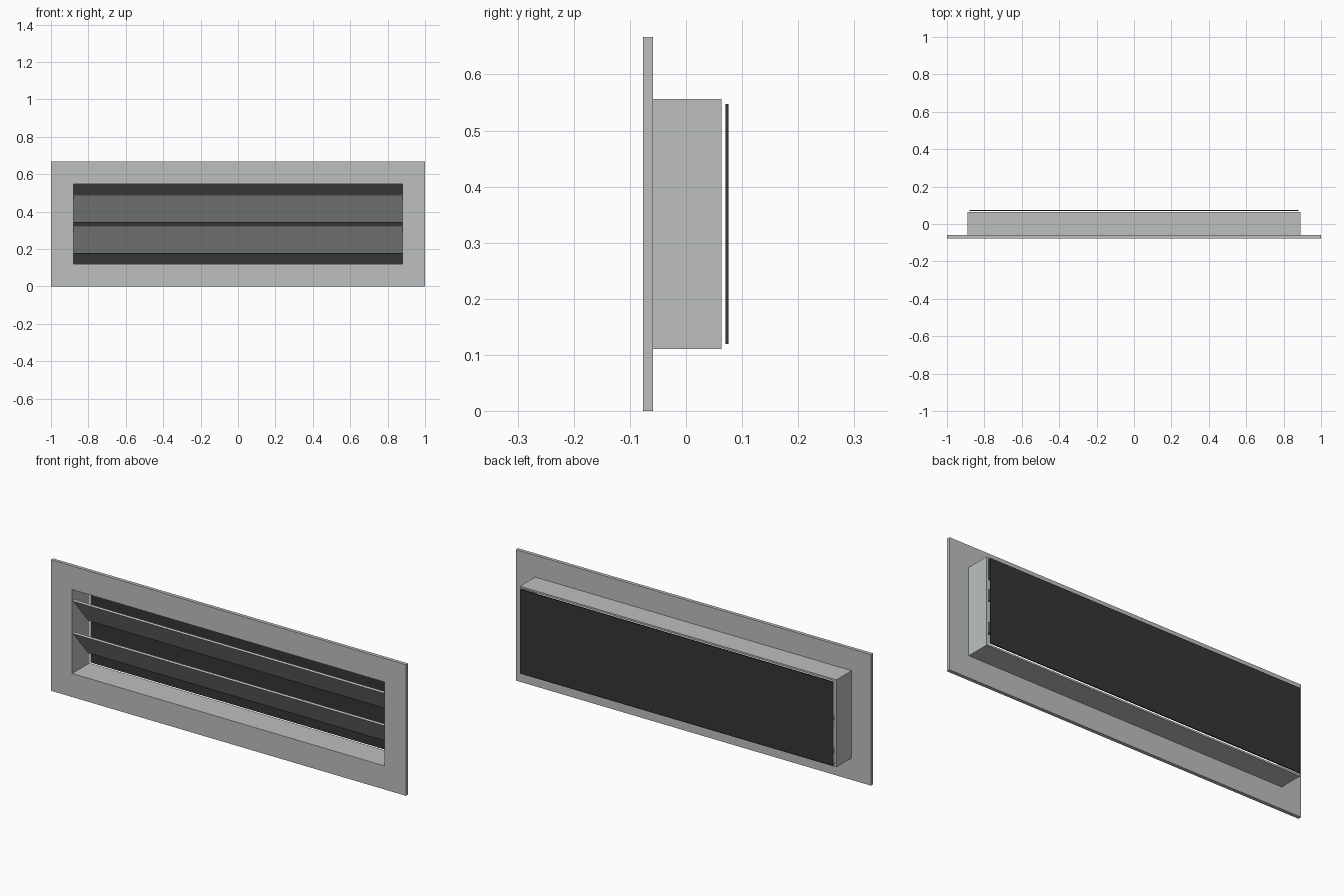
import bpy, bmesh
from math import radians
from mathutils import Matrix

cube = bpy.data.objects.get("Cube")
if cube:
    bpy.data.objects.remove(cube, do_unlink=True)

MID_Z = 0.3335


def material(name, color):
    mat = bpy.data.materials.new(name)
    mat.use_nodes = True
    mat.diffuse_color = color
    mat.node_tree.nodes["Principled BSDF"].inputs["Base Color"].default_value = color
    return mat


def finish(bm, name, mat):
    bmesh.ops.recalc_face_normals(bm, faces=bm.faces)
    mesh = bpy.data.meshes.new(name)
    bm.to_mesh(mesh)
    bm.free()
    mesh.materials.append(mat)
    obj = bpy.data.objects.new(name, mesh)
    bpy.context.collection.objects.link(obj)
    return obj


def box(name, size, center, mat, tilt=0):
    bm = bmesh.new()
    place = (Matrix.Translation(center) @ Matrix.Rotation(radians(tilt), 4, "X")
             @ Matrix.Diagonal((*size, 1)))
    bmesh.ops.create_cube(bm, size=1, matrix=place)
    return finish(bm, name, mat)


def rect_ring(name, profile, mat):
    """Sweep a closed profile of (half width, half height, y) around a rectangle."""
    bm = bmesh.new()
    loops = [[bm.verts.new((sx * w, y, MID_Z + sz * h))
              for sx, sz in ((-1, -1), (1, -1), (1, 1), (-1, 1))]
             for w, h, y in profile]
    for a, b in zip(loops, loops[1:] + loops[:1]):
        for i in range(4):
            j = (i + 1) % 4
            bm.faces.new((a[i], a[j], b[j], b[i]))
    return finish(bm, name, mat)


metal = material("light grey metal", (0.51, 0.53, 0.53, 1))
dark = material("dark charcoal", (0.034, 0.035, 0.036, 1))

# Flanged face plate with the sleeve behind it
open_w, open_h = 0.88, 0.2135
sleeve_w, sleeve_h = 0.891, 0.2225
front, step, back = -0.077, -0.059, 0.063
rect_ring("flanged_frame", [
    (open_w, open_h, front), (1, MID_Z, front), (1, MID_Z, step),
    (sleeve_w, sleeve_h, step), (sleeve_w, sleeve_h, back), (open_w, open_h, back),
], metal)

# Tilted slats, upper edge towards the front
for name, side in (("upper_slat", 1), ("lower_slat", -1)):
    box(name, (1.758, 0.19, 0.009), (0, -0.006, MID_Z + side * 0.0825), metal, tilt=-50)

# Dark panel standing just behind the sleeve
box("back_panel", (1.76, 0.006, 0.427), (0, 0.073, MID_Z), dark)
